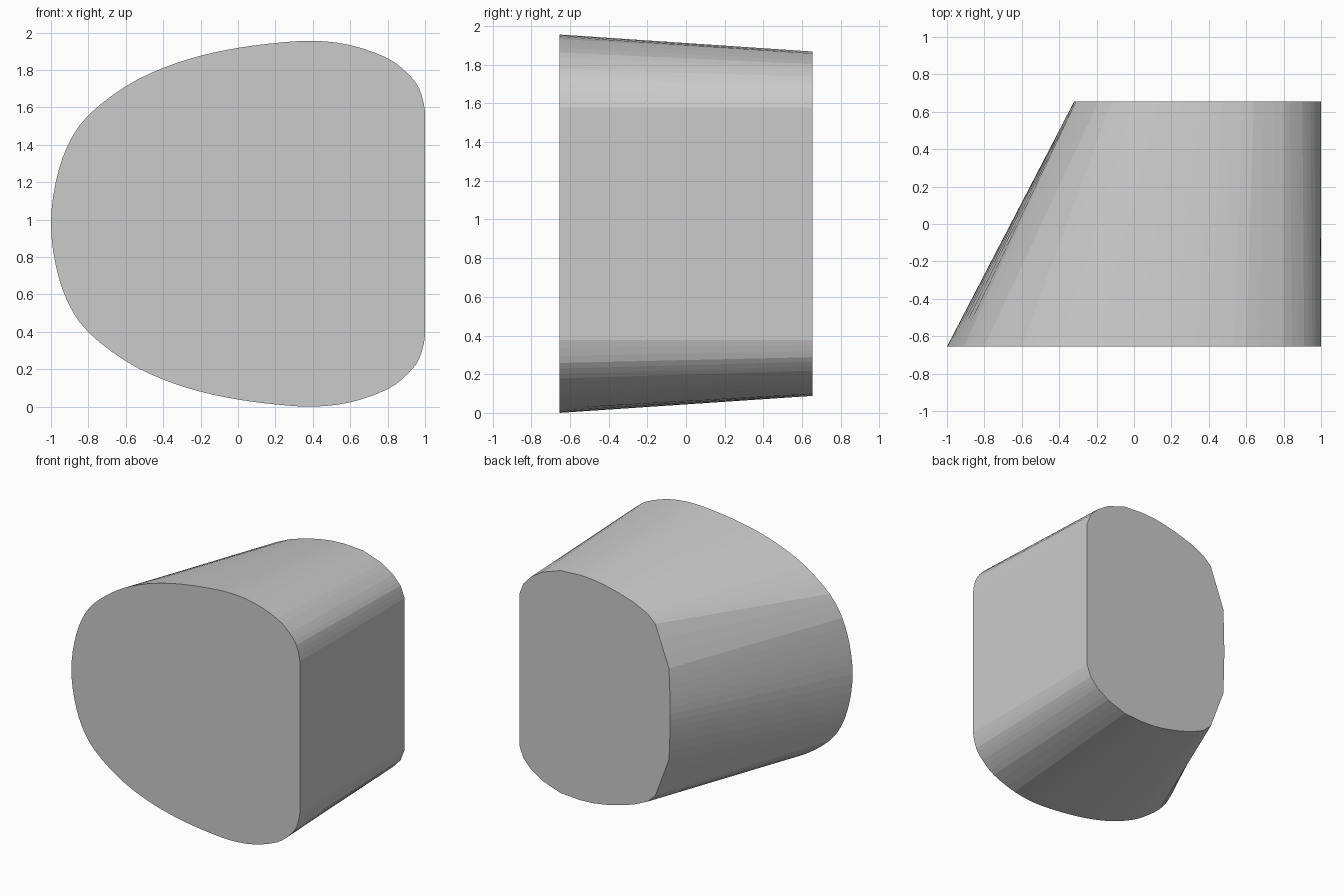
import bpy, bmesh
from mathutils import Vector

if "Cube" in bpy.data.objects:
    bpy.data.objects.remove(bpy.data.objects["Cube"])

MID, DEPTH, STEPS = 0.978, 0.655, 3

# Upper half of the outline, left tip to flat right side:
# front x, front height above middle, back x, back height above middle
rows = [
    (-1.00, 0.00, -0.32, 0.00),
    (-0.975, 0.22, -0.318, 0.15),
    (-0.91, 0.42, -0.31, 0.36),
    (-0.80, 0.58, -0.19, 0.68),
    (-0.60, 0.735, -0.12, 0.745),
    (-0.40, 0.833, 0.00, 0.80),
    (-0.20, 0.898, 0.13, 0.84),
    (0.00, 0.94, 0.25, 0.868),
    (0.20, 0.966, 0.36, 0.885),
    (0.40, 0.978, 0.47, 0.89),
    (0.60, 0.955, 0.64, 0.88),
    (0.80, 0.885, 0.80, 0.825),
    (0.91, 0.80, 0.90, 0.76),
    (0.97, 0.72, 0.965, 0.69),
    (1.00, 0.60, 1.00, 0.60),
]


def smooth(i, t):
    """Catmull-Rom point on the front outline."""
    def at(k):
        if k < 0:
            return Vector((rows[1][0], -rows[1][1]))
        if k >= len(rows):
            return Vector((1.0, 0.48))
        return Vector(rows[k][:2])
    a, b, c, d = (at(i + k) for k in (-1, 0, 1, 2))
    return 0.5 * (2 * b + (c - a) * t + (2 * a - 5 * b + 4 * c - d) * t ** 2
                  + (3 * b - a - 3 * c + d) * t ** 3)


# Refine the half outlines, then mirror them to the lower half
front, back = [], []
for i in range(len(rows) - 1):
    for s in range(STEPS):
        t = s / STEPS
        front.append(smooth(i, t))
        back.append(Vector(rows[i][2:]).lerp(Vector(rows[i + 1][2:]), t))
front.append(Vector(rows[-1][:2]))
back.append(Vector(rows[-1][2:]))


def closed(half):
    return half + [Vector((p.x, -p.y)) for p in reversed(half[1:])]


# Loft between the two end faces
bm = bmesh.new()
f = [bm.verts.new((min(p.x, 1), -DEPTH, MID + p.y)) for p in closed(front)]
b = [bm.verts.new((min(p.x, 1), DEPTH, MID + p.y)) for p in closed(back)]
n = len(f)
bm.faces.new(f)
bm.faces.new(b[::-1])
for i in range(n):
    j = (i + 1) % n
    bm.faces.new((f[i], b[i], b[j], f[j]))
bmesh.ops.recalc_face_normals(bm, faces=bm.faces)
mesh = bpy.data.meshes.new("tapered_block")
bm.to_mesh(mesh)
bm.free()
bpy.context.collection.objects.link(bpy.data.objects.new("tapered_block", mesh))
